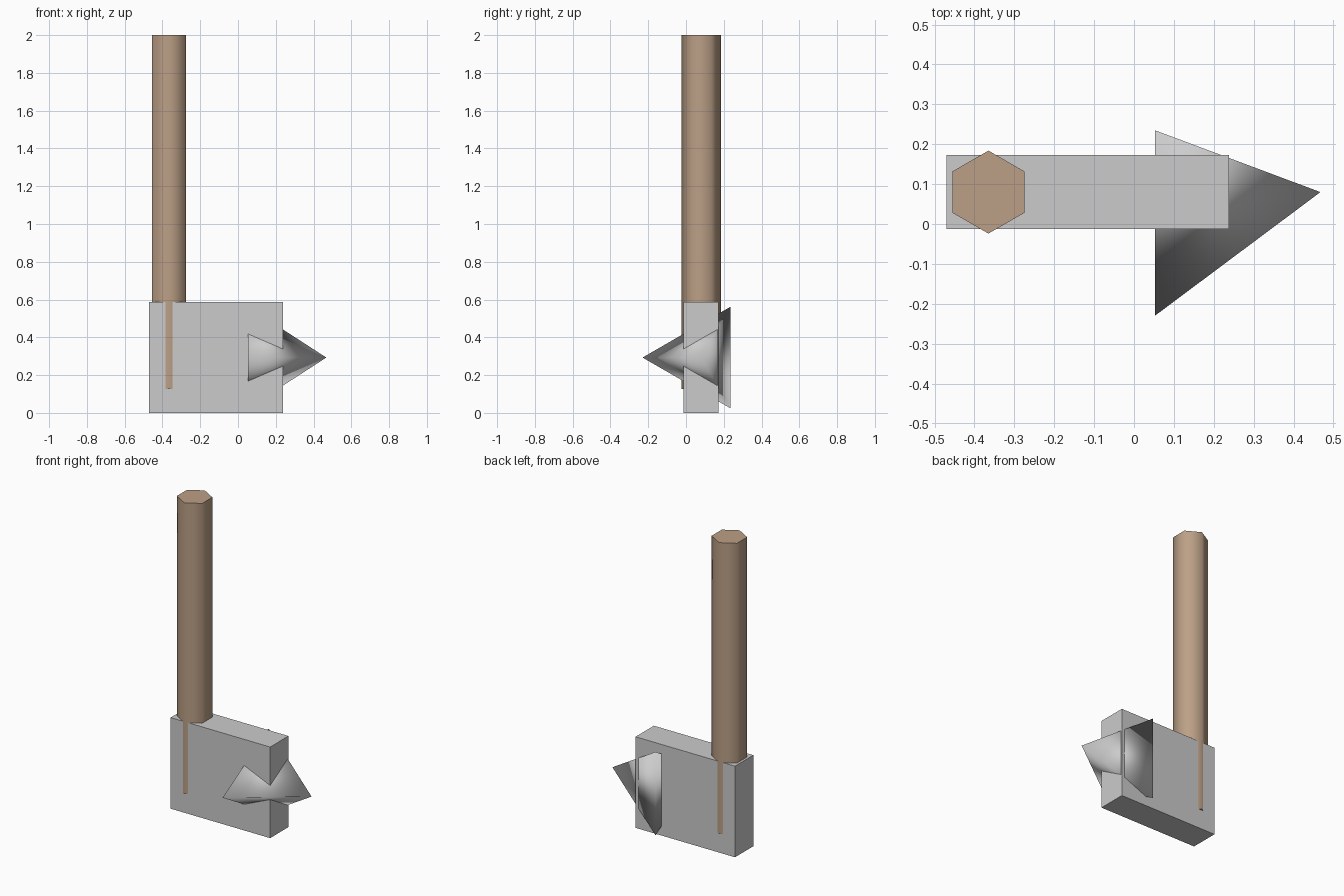
import bpy, math

if "Cube" in bpy.data.objects:
    bpy.data.objects.remove(bpy.data.objects["Cube"])

# Hammer head block
bpy.ops.mesh.primitive_cube_add(size=1, location=(-0.116, 0.08, 0.293))
head = bpy.context.object
head.name = "hammer_head"
head.scale = (0.708, 0.186, 0.586)

# Three-sided spike pointing along +x, one corner towards the front
bpy.ops.mesh.primitive_cone_add(vertices=3, radius1=0.31, radius2=0, depth=0.415)
spike = bpy.context.object
spike.name = "head_spike"
for v in spike.data.vertices:
    x, y, z = v.co
    # primitive's first corner lies on +y: send it to -y, and the axis to +x
    v.co = (z, -y, x)
spike.location = (0.26, 0.08, 0.293)
spike.data.update()
bpy.ops.object.mode_set(mode='EDIT')
bpy.ops.mesh.select_all(action='SELECT')
bpy.ops.mesh.normals_make_consistent(inside=False)
bpy.ops.object.mode_set(mode='OBJECT')
bpy.ops.object.shade_smooth()

# Six-sided wooden handle sunk into the head
bpy.ops.mesh.primitive_cylinder_add(vertices=6, radius=0.104, depth=1.873,
                                    location=(-0.365, 0.08, 1.0635))
handle = bpy.context.object
handle.name = "handle"
bpy.ops.object.shade_smooth_by_angle(angle=math.radians(65))
wood = bpy.data.materials.new("wood")
wood.diffuse_color = (0.5, 0.35, 0.24, 1)
wood.use_nodes = True
wood.node_tree.nodes["Principled BSDF"].inputs["Base Color"].default_value = wood.diffuse_color
handle.data.materials.append(wood)
